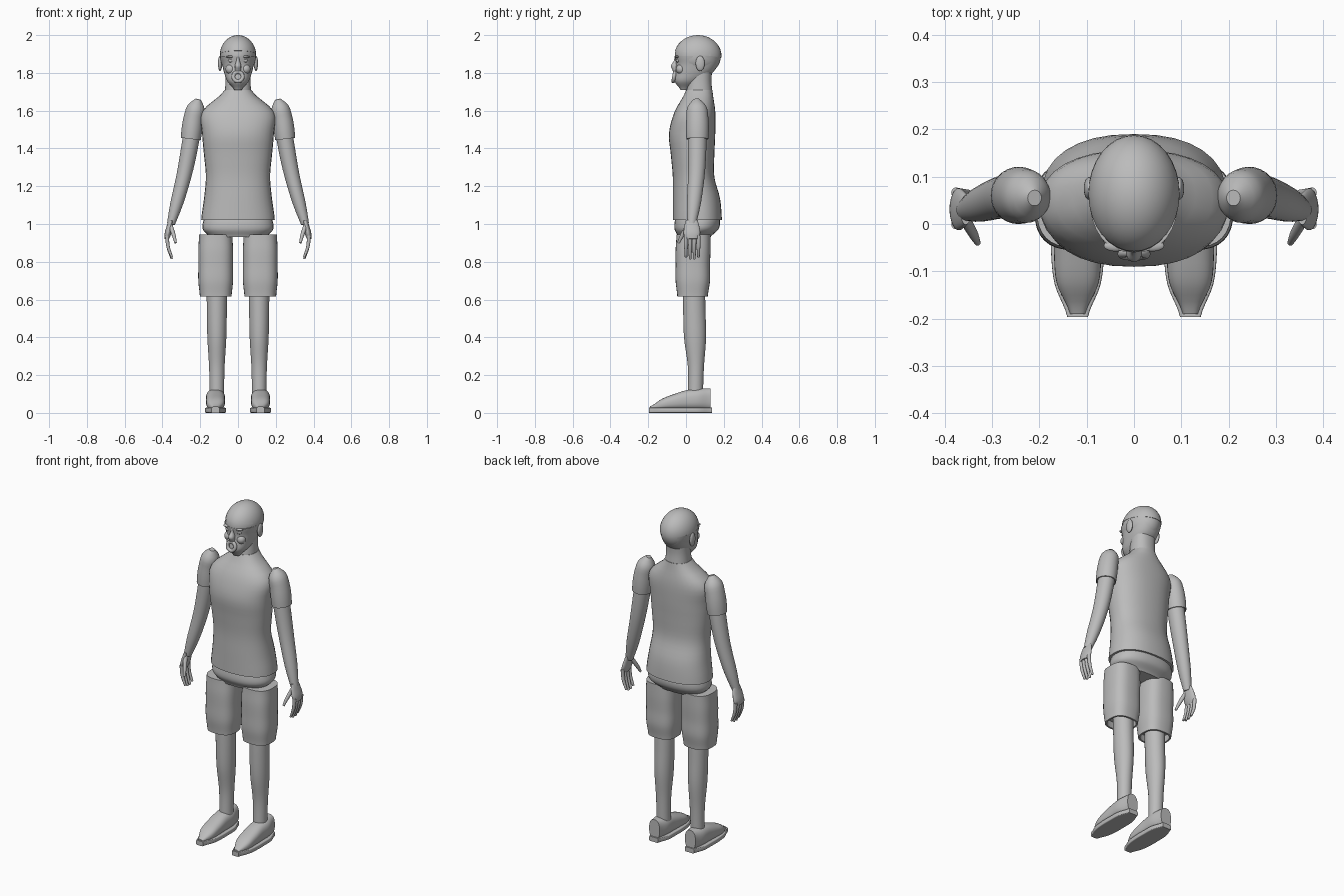
import bpy, bmesh, math
from mathutils import Vector

if "Cube" in bpy.data.objects:
    bpy.data.objects.remove(bpy.data.objects["Cube"])

grey = bpy.data.materials.new("plain_grey")
grey.use_nodes = True
grey.diffuse_color = (0.5, 0.5, 0.5, 1)
grey.node_tree.nodes["Principled BSDF"].inputs["Base Color"].default_value = grey.diffuse_color


def dress(obj, name):
    """Name, colour and smooth the active object."""
    obj.name = name
    obj.data.materials.append(grey)
    bpy.ops.object.select_all(action="DESELECT")
    obj.select_set(True)
    bpy.context.view_layer.objects.active = obj
    bpy.ops.object.shade_smooth_by_angle(angle=math.radians(40))
    return obj


def finish(name, bm):
    bmesh.ops.recalc_face_normals(bm, faces=bm.faces)
    mesh = bpy.data.meshes.new(name)
    bm.to_mesh(mesh)
    bm.free()
    obj = bpy.data.objects.new(name, mesh)
    bpy.context.collection.objects.link(obj)
    return dress(obj, name)


def blend(values, t):
    """Smooth curve through evenly spaced values, t from start to end."""
    last = len(values) - 1
    i = min(int(t * last), last - 1)
    f = t * last - i
    before, a, b, after = (values[min(max(k, 0), last)] for k in range(i - 1, i + 3))
    slope_a, slope_b = (b - before) / 2, (after - a) / 2
    ease = f * f * (3 - 2 * f)
    return a + (b - a) * ease + slope_a * f * (1 - f) ** 2 - slope_b * f * f * (1 - f)


def oval(centre, u, v, power):
    points = []
    for i in range(32):
        angle = math.tau * i / 32
        c, s = math.cos(angle), math.sin(angle)
        points.append(centre + u * math.copysign(abs(c) ** (2 / power), c)
                      + v * math.copysign(abs(s) ** (2 / power), s))
    return points


def skin(name, rings, hollow):
    """Join rings into a closed tube; a hollow one gets a recessed first end."""
    bm = bmesh.new()
    loops = [[bm.verts.new(p) for p in ring] for ring in rings]
    count = len(loops[0])
    for a, b in zip(loops, loops[1:]):
        for i in range(count):
            j = (i + 1) % count
            bm.faces.new((a[i], a[j], b[j], b[i]))
    opening = bm.faces.new(loops[0])
    bm.faces.new(loops[-1])
    if hollow:
        bmesh.ops.recalc_face_normals(bm, faces=bm.faces)
        bmesh.ops.inset_individual(bm, faces=[opening], thickness=hollow)
        inner = bmesh.ops.extrude_discrete_faces(bm, faces=[opening])["faces"][0]
        inward = -4 * hollow * inner.normal
        bmesh.ops.translate(bm, vec=inward, verts=inner.verts)
        bmesh.ops.remove_doubles(bm, verts=bm.verts, dist=0.0001)
    return finish(name, bm)


def stack(name, low, high, width, front, back, x=0, power=2.3, lying=False, hollow=0):
    """Ovals stacked upward, or heel-to-toe along y when lying."""
    rings = []
    for step in range(25):
        t = step / 24
        level = low + (high - low) * t
        near, far = blend(front, t), blend(back, t)
        ring = oval(Vector((x, (near + far) / 2, level)), Vector((blend(width, t), 0, 0)),
                    Vector((0, (far - near) / 2, 0)), power)
        rings.append([p.xzy for p in ring] if lying else ring)
    return skin(name, rings, hollow)


def limb(name, side, path, radii, depth=1.1, hollow=0):
    """Ovals set square to a curved path, mirrored by side."""
    path = [Vector((x * side, y, z)) for x, y, z in path]
    spine = [blend(path, step / 12) for step in range(13)]
    rings = []
    for step, centre in enumerate(spine):
        along = spine[min(step + 1, 12)] - spine[max(step - 1, 0)]
        across = Vector((0, 1, 0)).cross(along).normalized()
        deep = along.cross(across).normalized()
        radius = blend(radii, step / 12)
        rings.append(oval(centre, across * radius, deep * radius * depth, 2))
    return skin(name, rings, hollow)


def ball(name, place, scale, floor=None):
    """Ellipsoid, kept only above a sloping floor plane if one is given."""
    bm = bmesh.new()
    bmesh.ops.create_uvsphere(bm, u_segments=32, v_segments=20, radius=1)
    bmesh.ops.scale(bm, vec=scale, verts=bm.verts)
    bmesh.ops.translate(bm, vec=place, verts=bm.verts)
    if floor:
        bmesh.ops.bisect_plane(bm, geom=bm.verts[:] + bm.edges[:] + bm.faces[:], plane_co=floor,
                               plane_no=(0, 0.15, 1), clear_inner=True)
        bmesh.ops.holes_fill(bm, edges=bm.edges)
    return finish(name, bm)


# Torso
stack("shirt", 1.02, 1.71, width=(.195, .18, .17, .18, .19, .19, .07),
      front=(-.07, -.07, -.07, -.08, -.09, -.06, 0), back=(.19, .18, .15, .15, .155, .155, .14))
stack("hips", .93, 1.05, width=(.15, .185, .185, .17),
      front=(-.04, -.06, -.06, -.05), back=(.13, .17, .18, .17))
stack("neck", 1.68, 1.84, width=(.07, .066, .066), front=(0, .01, .02), back=(.14, .135, .14))

# Head with a slightly raised cap
skull = Vector((0, .063, 1.89))
ball("cranium", skull, (.095, .122, .108))
ball("scalp_cap", skull, (.097, .125, .11), floor=(0, .06, 1.9))
stack("face", 1.71, 1.89, width=(.02, .056, .073, .084, .094),
      front=(-.03, -.06, -.058, -.053, -.06), back=(.01, .08, .14, .17, .18))
stack("nose", 1.81, 1.89, width=(.016, .017, .01, .008),
      front=(-.07, -.08, -.065, -.06), back=(-.03, -.03))
bpy.ops.mesh.primitive_torus_add(location=(0, -.063, 1.78), rotation=(1.4, 0, 0),
                                 major_radius=.025, minor_radius=.01)
dress(bpy.context.object, "lips")

for side, label in ((1, "left_"), (-1, "right_")):
    # Face details
    ball(label + "eye", (side * .036, -.042, 1.865), (.016, .01, .01))
    ball(label + "brow", (side * .038, -.046, 1.885), (.026, .012, .007))
    ball(label + "cheek", (side * .04, -.028, 1.82), (.026, .025, .026))
    ball(label + "ear", (side * .095, .075, 1.85), (.011, .024, .04))

    # Sleeve and arm
    limb(label + "sleeve", side, [(.25, .06, 1.45), (.235, .06, 1.56), (.21, .055, 1.66)],
         radii=(.053, .055, .053, .047, .015), hollow=.006)
    limb(label + "arm", side, [(.24, .06, 1.5), (.285, .055, 1.26), (.355, .03, 1)],
         radii=(.045, .044, .04, .034, .021))

    # Hand
    limb(label + "palm", side, [(.355, .03, 1.02), (.378, .032, .92)],
         radii=(.012, .015, .017, .012), depth=2.6)
    for finger in range(4):
        y = finger * .022
        drop = .01 * abs(finger - 1.5)
        limb(label + "finger_" + str(finger), side,
             [(.376, y, .94), (.37, y, .88), (.35, y, .81 + drop)], radii=(.01, .009, .006))
    limb(label + "thumb", side, [(.36, .015, 1), (.34, -.02, .94), (.33, -.04, .9)],
         radii=(.012, .01, .006))

    # Short trouser leg, hollow at the hem, and lower leg
    stack(label + "short_leg", .616, .945, width=(.084, .092, .092, .092, .088),
          front=(-.046, -.055, -.055, -.055, -.05), back=(.115, .127, .127, .13, .13),
          x=side * .118, power=2.7, hollow=.01)
    stack(label + "leg", .09, .7, width=(.038, .041, .05, .053, .054),
          front=(.01, .01, -.01, -.015, -.015), back=(.09, .095, .106, .103, .1),
          x=side * .112, power=2)

    # Shoe, heel to toe
    stack(label + "sole", .138, -.196, width=(.03, .053, .056, .056, .048, .022),
          front=(0, 0), back=(.028, .028), x=side * .119, power=8, lying=True)
    stack(label + "shoe_upper", .13, -.19, width=(.035, .05, .05, .05, .044, .016),
          front=(.015, .015), back=(.13, .128, .12, .1, .075, .035),
          x=side * .119, power=2.5, lying=True)
